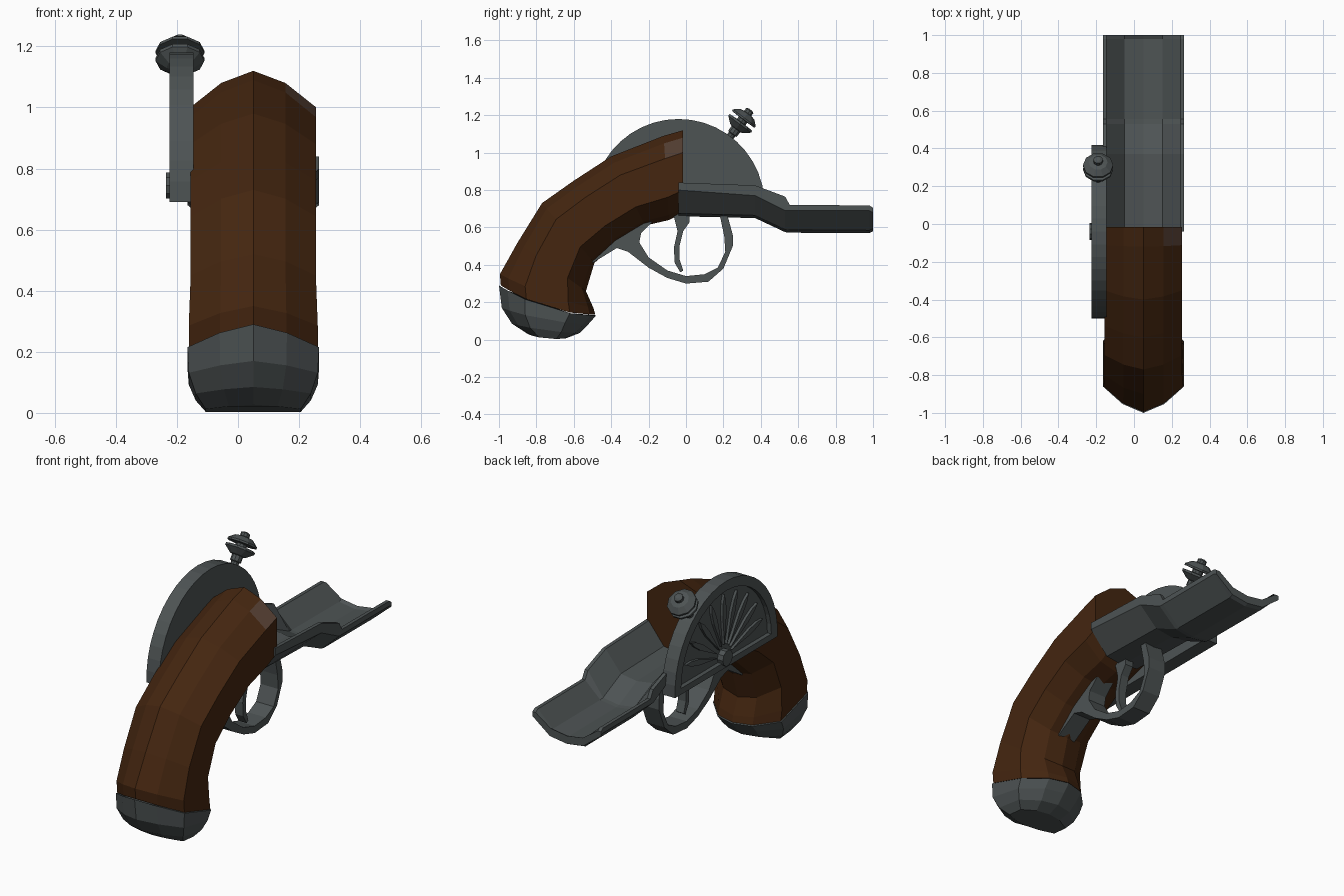
import bpy, bmesh, math
from mathutils import Vector

if "Cube" in bpy.data.objects:
    bpy.data.objects.remove(bpy.data.objects["Cube"])

CX = 0.05  # centre plane of grip and barrel


def material(name, rgb):
    m = bpy.data.materials.new(name)
    m.diffuse_color = (*rgb, 1)
    m.use_nodes = True
    m.node_tree.nodes["Principled BSDF"].inputs["Base Color"].default_value = m.diffuse_color
    return m


METAL = material("dark_steel", (0.075, 0.087, 0.088))
WOOD = material("dark_walnut", (0.058, 0.019, 0.005))
WORN = material("worn_walnut", (0.09, 0.05, 0.033))


def finish(bm, name, *mats):
    bmesh.ops.remove_doubles(bm, verts=bm.verts, dist=1e-5)
    bmesh.ops.recalc_face_normals(bm, faces=bm.faces)
    me = bpy.data.meshes.new(name)
    bm.to_mesh(me)
    bm.free()
    ob = bpy.data.objects.new(name, me)
    bpy.context.collection.objects.link(ob)
    for m in mats:
        me.materials.append(m)
    return ob


def loft(name, rings, *mats, caps=True):
    """Skin a list of closed rings with equal point counts."""
    bm = bmesh.new()
    vs = [[bm.verts.new(p) for p in r] for r in rings]
    n = len(vs[0])
    for a, b in zip(vs, vs[1:]):
        for i in range(n):
            j = (i + 1) % n
            bm.faces.new((a[i], a[j], b[j], b[i]))
    if caps:
        bm.faces.new(vs[0])
        bm.faces.new(vs[-1])
    return finish(bm, name, *mats)


def slab(name, pts, x0, x1, mat):
    """Extrude a (y, z) outline from x0 to x1."""
    return loft(name, [[(x, y, z) for y, z in pts] for x in (x0, x1)], mat)


# Faceted section shared by the grip and its butt cap: (half width, height fraction)
HALF = [(0, 1), (.105, .91), (.205, .73), (.205, .27), (.105, .06), (0, 0)]
SECTION = HALF + [(-x, v) for x, v in HALF[-2:0:-1]]


def grip_ring(top, bot, w=1, sag=0):
    t, b = Vector((CX, *top)), Vector((CX, *bot))
    return [b.lerp(t, v) + Vector((x * w, 0, -sag * 4 * v * (1 - v)))
            for x, v in SECTION]


# Curved wooden grip
grip = loft("grip", [grip_ring(*r) for r in [
    ((-.015, 1.12), (-.015, .68)),
    ((-.12, 1.09), (-.09, .64)),
    ((-.40, .98), (-.22, .61)),
    ((-.60, .85), (-.37, .52)),
    ((-.77, .73), (-.49, .41)),
    ((-.90, .52), (-.535, .26)),
    ((-.995, .35), (-.495, .17), 1.03, .02),
    ((-.99, .29), (-.485, .135), 1.03, .04)]], WOOD, WORN)
for f in grip.data.polygons:  # worn facet beside the front ridge
    c = f.center
    if c.y > -.1 and c.x > CX + .1 and c.z > 1.0:
        f.material_index = 1

# Steel butt cap
loft("butt_cap", [grip_ring(*r) for r in [
    ((-1.0, .29), (-.48, .13), 1.05, .04),
    ((-.985, .17), (-.52, .085), 1.03, .02),
    ((-.93, .085), (-.57, .035), .92, .01),
    ((-.84, .027), (-.64, .008), .76, .012)]], METAL)


# Open half-pipe barrel, lofted along y
def barrel_ring(y, zt, zm, zb):
    right = [(.215, zt), (.215, zm), (.105, zb + .015)]
    inner = [(.195, zt), (.10, zb + .06)]
    pts = ([(-x, z) for x, z in right] + [(0, zb)] + right[::-1]
           + inner + [(0, zb + .045)] + [(-x, z) for x, z in inner[::-1]])
    return [(CX + x, y, z) for x, z in pts]


loft("barrel", [barrel_ring(*s) for s in [
    (-.04, .84, .80, .66), (.37, .825, .77, .65), (.53, .765, .69, .575),
    (.555, .72, .69, .572), (.98, .718, .69, .57), (1.0, .705, .68, .58)]], METAL)

# Trigger guard with rear spur
slab("trigger_guard", [
    (-.50, .41), (-.37, .49), (-.31, .47), (-.2, .385), (-.1, .33), (0, .30),
    (.12, .31), (.2, .38), (.25, .5), (.25, .56), (.22, .67), (.18, .67),
    (.205, .55), (.21, .47), (.17, .385), (.1, .35), (0, .34), (-.1, .37),
    (-.2, .44), (-.25, .52), (-.24, .57), (-.18, .63), (-.24, .64), (-.4, .52),
    (-.5, .44)], CX - .055, CX + .055, METAL)

# Trigger
slab("trigger", [
    (-.07, .68), (-.045, .58), (-.065, .49), (-.06, .41), (-.03, .36), (-.015, .37),
    (-.035, .43), (-.035, .5), (-.015, .58), (.02, .63), (.02, .68)],
    CX - .025, CX + .025, METAL)

# Half-round side wheel: backing plate, raised rim, hub and fan of spokes
WY, WZ = -.04, .72


def half_disc(r, floor, n=22):
    a0 = math.asin((floor - WZ) / r)
    return [(WY + r * math.cos(a0 + (math.pi - 2 * a0) * i / n),
             WZ + r * math.sin(a0 + (math.pi - 2 * a0) * i / n)) for i in range(n + 1)]


outer, inner = half_disc(.46, .69), half_disc(.405, .725)
slab("wheel_plate", outer, -.20, -.145, METAL)
loops = [(outer, -.20), (outer, -.225), (inner, -.225), (inner, -.20)]
loft("wheel_rim", [[(x, y, z) for y, z in o] for o, x in loops], METAL, caps=False)

HZ = .745
slab("wheel_hub", [(WY + .045 * math.cos(i * math.pi / 5),
                    HZ + .045 * math.sin(i * math.pi / 5)) for i in range(10)],
     -.235, -.195, METAL)
for k in range(9):
    a = math.radians(14 + 19 * k)
    d, s = Vector((math.cos(a), math.sin(a))), Vector((-math.sin(a), math.cos(a)))
    o = Vector((WY, HZ))
    shape = [(.07, 0), (.24, .017), (.31, .013), (.355, 0), (.31, -.013), (.24, -.017)]
    slab(f"wheel_spoke_{k + 1}", [tuple(o + d * r + s * w) for r, w in shape],
         -.215, -.198, METAL)

# Clamp screw: turned along a tilted axis, (radius, distance along axis)
AXIS, SIDE, ACROSS = Vector((0, .6, .8)), Vector((1, 0, 0)), Vector((0, .8, -.6))
ORIGIN = Vector((-.19, .30, 1.17))
turned = [(.022, -.15), (.022, -.09), (.03, -.085), (.03, -.055), (.045, -.05),
          (.08, -.022), (.08, -.01), (.03, -.008), (.03, .008), (.08, .01),
          (.08, .02), (.05, .045), (.025, .05), (.025, .068), (.012, .075)]
loft("clamp_screw", [[ORIGIN + AXIS * t + (SIDE * math.cos(i * math.pi / 5)
                      + ACROSS * math.sin(i * math.pi / 5)) * r for i in range(10)]
                     for r, t in turned], METAL)
